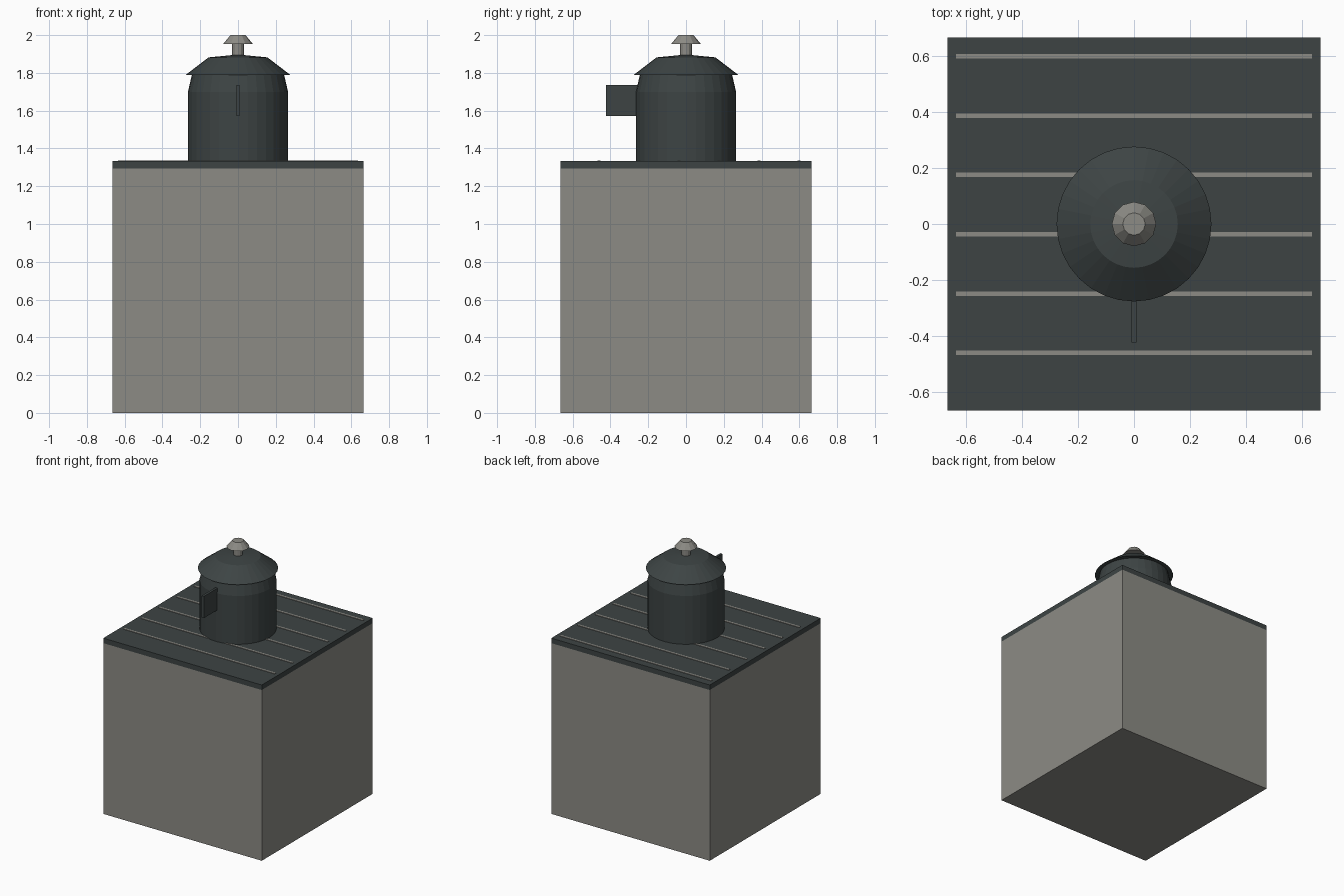
import bpy, bmesh, math

if "Cube" in bpy.data.objects:
    bpy.data.objects.remove(bpy.data.objects["Cube"])


def lin(c):
    c /= 255
    return c / 12.92 if c <= 0.04045 else ((c + 0.055) / 1.055) ** 2.4


def material(name, r, g, b):
    m = bpy.data.materials.new(name)
    m.diffuse_color = (lin(r), lin(g), lin(b), 1)
    m.use_nodes = True
    m.node_tree.nodes["Principled BSDF"].inputs["Base Color"].default_value = m.diffuse_color
    return m


GREY = material("warm_grey", 140, 139, 133)
DARK = material("dark_slate", 61, 68, 68)


def finish(name, bm, mat):
    bmesh.ops.recalc_face_normals(bm, faces=bm.faces)
    me = bpy.data.meshes.new(name)
    bm.to_mesh(me)
    bm.free()
    me.materials.append(mat)
    ob = bpy.data.objects.new(name, me)
    bpy.context.collection.objects.link(ob)
    return ob


def box(name, lo, hi, mat):
    bm = bmesh.new()
    bmesh.ops.create_cube(bm, size=1)
    for v in bm.verts:
        v.co = [(a + b) / 2 + c * (b - a) for a, b, c in zip(lo, hi, v.co)]
    return finish(name, bm, mat)


def lathe(name, profile, sides, mat):
    # closed solid of revolution with capped ends
    bm = bmesh.new()
    rings = [[bm.verts.new((r * math.cos(2 * math.pi * i / sides),
                            r * math.sin(2 * math.pi * i / sides), z))
              for i in range(sides)] for r, z in profile]
    for a, b in zip(rings, rings[1:]):
        for i in range(sides):
            j = (i + 1) % sides
            bm.faces.new((a[i], a[j], b[j], b[i]))
    bm.faces.new(rings[0][::-1])
    bm.faces.new(rings[-1])
    return finish(name, bm, mat)


# stove block and its dark top
W = 0.665
box("stove_block", (-W, -W, 0), (W, W, 1.295), GREY)
box("stove_top", (-W, -W, 1.295), (W, W, 1.333), DARK)

# thin bars across the top
for i in range(6):
    y = 0.598 - 0.2115 * i
    box(f"grate_bar_{i + 1}", (-0.635, y - 0.008, 1.33), (0.635, y + 0.008, 1.337), GREY)

# pot with tapered shoulder
lathe("pot_body", [(0.265, 1.333), (0.265, 1.70), (0.243, 1.795)], 32, DARK)

# overhanging lid
lathe("pot_lid", [(0.276, 1.79), (0.156, 1.882), (0.033, 1.894)], 32, DARK)

# knob on a short stem
lathe("knob_stem", [(0.032, 1.885), (0.032, 1.96)], 12, GREY)
lathe("knob", [(0.079, 1.953), (0.04, 2.0)], 12, GREY)

# flat handle plate at the front
box("pot_handle", (-0.009, -0.423, 1.572), (0.009, -0.25, 1.737), DARK)
